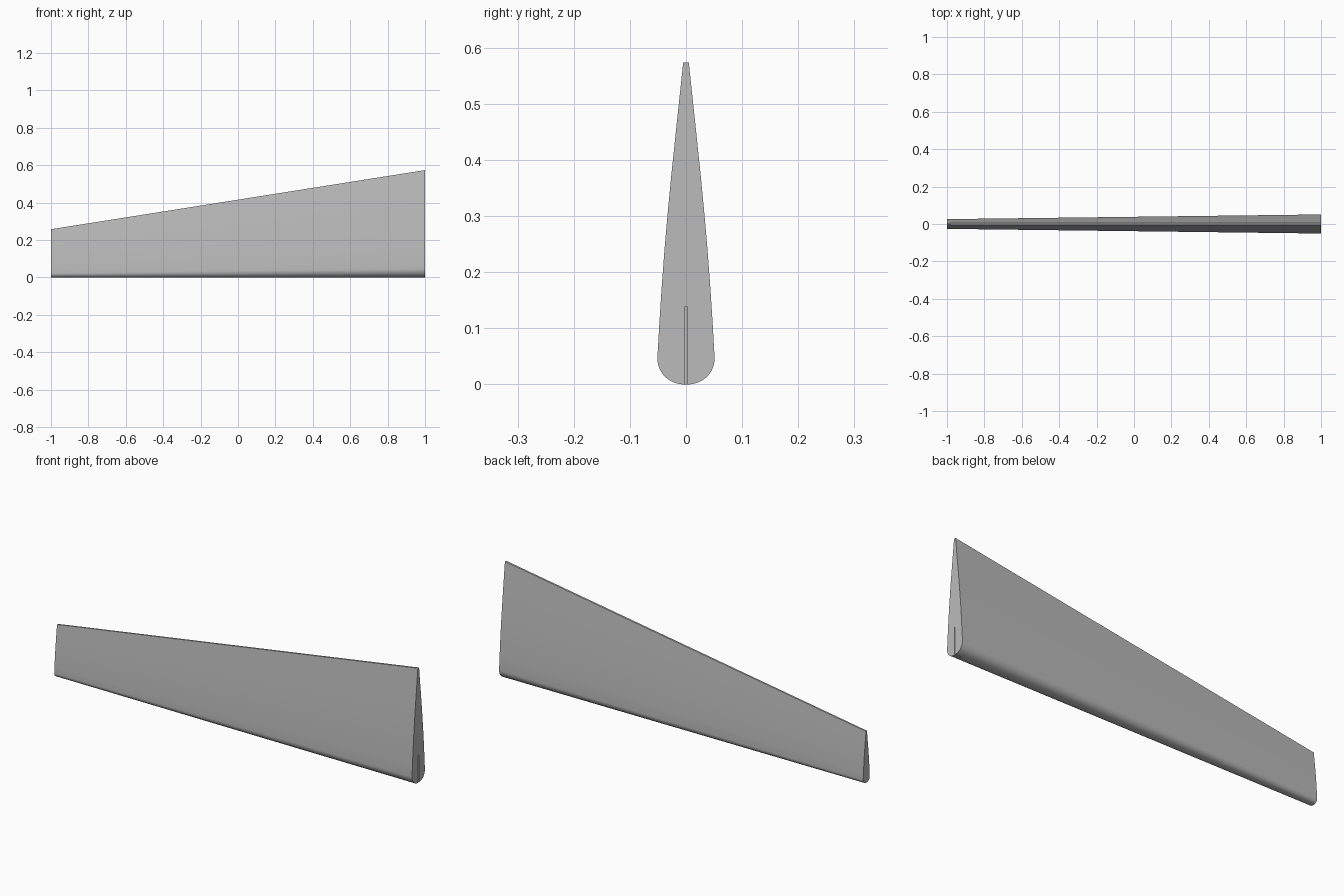
import bpy, bmesh, math

cube = bpy.data.objects.get("Cube")
if cube:
    bpy.data.objects.remove(cube)

grey = bpy.data.materials.new("plain grey")
grey.use_nodes = True
colour = (0.5, 0.5, 0.5, 1)
grey.diffuse_color = colour
grey.node_tree.nodes["Principled BSDF"].inputs["Base Color"].default_value = colour


def section(half_width, height, nose, edge):
    """Closed teardrop outline (y, z): rounded nose below, thin edge on top."""
    half = []
    for i in range(1, 13):
        a = math.pi / 2 * i / 12
        half.append((half_width * math.sin(a) ** 0.9, nose * (1 - math.cos(a))))
    for i in range(1, 9):
        t = i / 8
        bulge = 0.11 * half_width * math.sin(math.pi * t) * (1 - 0.5 * t)
        half.append((half_width + (edge - half_width) * t + bulge,
                     nose + (height - nose) * t))
    return half + [(-y, z) for y, z in reversed(half)] + [(0, 0)]


# Tapered control surface lofted between tip and root
bm = bmesh.new()
rings = []
for x, args in ((-1, (0.026, 0.258, 0.022, 0.004)), (1, (0.051, 0.574, 0.047, 0.005))):
    rings.append([bm.verts.new((x, y, z)) for y, z in section(*args)])
n = len(rings[0])
for i in range(n):
    j = (i + 1) % n
    bm.faces.new((rings[0][i], rings[0][j], rings[1][j], rings[1][i]))
for ring in rings:
    bm.faces.new(ring)
bmesh.ops.recalc_face_normals(bm, faces=bm.faces)
mesh = bpy.data.meshes.new("control_surface")
bm.to_mesh(mesh)
bm.free()
surface = bpy.data.objects.new("control_surface", mesh)
bpy.context.collection.objects.link(surface)
mesh.materials.append(grey)

# Narrow slot in the root end
bpy.ops.mesh.primitive_cube_add(size=1, location=(1, 0, 0.059))
slot = bpy.context.object
slot.name = "slot_cutter"
slot.scale = (0.08, 0.005, 0.158)
slot.data.materials.append(grey)
slot.hide_render = True
slot.hide_set(True)
cut = surface.modifiers.new("root_slot", "BOOLEAN")
cut.operation = "DIFFERENCE"
cut.solver = "EXACT"
cut.object = slot

# Apply the cut, then smooth the skin and keep the end edges sharp
bpy.context.view_layer.objects.active = surface
surface.select_set(True)
bpy.ops.object.modifier_apply(modifier=cut.name)
bpy.data.objects.remove(slot)
bpy.ops.object.shade_smooth_by_angle(angle=math.radians(30))
